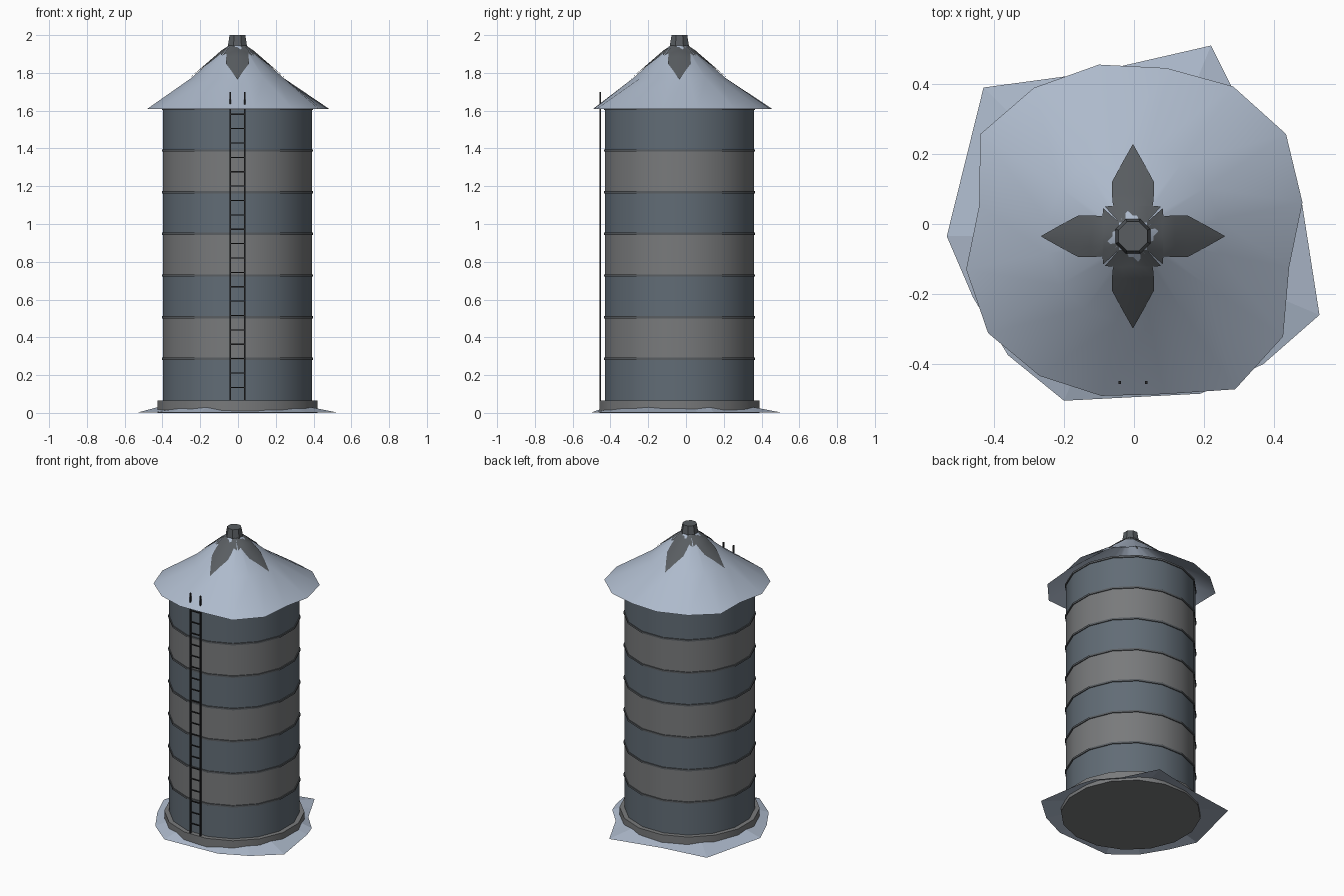
import bpy, bmesh, math

if "Cube" in bpy.data.objects:
    bpy.data.objects.remove(bpy.data.objects["Cube"])

CX, CY, N = -0.003, -0.035, 16
HALF = math.pi / N


def material(name, r, g, b):
    m = bpy.data.materials.new(name)
    m.diffuse_color = (r, g, b, 1)
    m.use_nodes = True
    m.node_tree.nodes["Principled BSDF"].inputs["Base Color"].default_value = m.diffuse_color
    return m


BLUE = material("blue_steel", 0.12, 0.15, 0.18)
GREY = material("grey_steel", 0.19, 0.195, 0.20)
PALE = material("pale_roof", 0.42, 0.49, 0.60)
DARK = material("dark_steel", 0.10, 0.11, 0.12)
BLACK = material("black_iron", 0.02, 0.02, 0.022)


def make(name, verts, faces, mat, smooth=True):
    me = bpy.data.meshes.new(name)
    me.from_pydata(verts, [], faces)
    bm = bmesh.new()
    bm.from_mesh(me)
    bmesh.ops.recalc_face_normals(bm, faces=bm.faces)
    bm.to_mesh(me)
    bm.free()
    ob = bpy.data.objects.new(name, me)
    bpy.context.collection.objects.link(ob)
    me.materials.append(mat)
    if smooth:
        bpy.ops.object.select_all(action='DESELECT')
        ob.select_set(True)
        bpy.context.view_layer.objects.active = ob
        bpy.ops.object.shade_smooth_by_angle(angle=math.radians(35))
    return ob


def lathe(name, profile, mat, n=N, caps=True, closed=False, smooth=True):
    """Spin (radius, z) points about the tower axis."""
    verts = [(CX + r * math.cos(2 * math.pi * (i + .5) / n),
              CY + r * math.sin(2 * math.pi * (i + .5) / n), z)
             for r, z in profile for i in range(n)]
    k = len(profile)
    faces = []
    for j in range(k if closed else k - 1):
        a, b = j * n, ((j + 1) % k) * n
        faces += [(a + i, a + (i + 1) % n, b + (i + 1) % n, b + i) for i in range(n)]
    if caps and not closed:
        faces += [tuple(range(n)), tuple(range((k - 1) * n, k * n))]
    return make(name, verts, faces, mat, smooth)


# foundation
lathe("foundation", [(0.432, 0), (0.432, 0.066)], GREY)

# wall bands in alternating colours, with a hoop at every joint
STEP = 0.2205
for i in range(7):
    z = 0.066 + i * STEP
    lathe(f"wall_band_{i}", [(0.402, z), (0.402, z + STEP)], GREY if i % 2 else BLUE)
    t = z + STEP
    lathe(f"hoop_{i}", [(0.395, t - .006), (0.408, t - .006), (0.408, t + .006),
                        (0.395, t + .006)], DARK, closed=True)

# roof with an uneven eave
EAVE = [.494, .526, .515, .49, .50, .51, .525, .448,
        .486, .498, .48, .465, .46, .526, .516, .455]
roof = lathe("roof", [(0.50, 1.61), (0.25, 1.772), (0.05, 1.945)], PALE, caps=False)
for i, r in enumerate(EAVE):
    a = 2 * math.pi * (i + .5) / N
    roof.data.vertices[i].co = (CX + r * math.cos(a), CY + r * math.sin(a), 1.61)

# vent cap on the peak
lathe("roof_vent", [(0.054, 1.94), (0.054, 1.948), (0.045, 2.0)], DARK, n=8, smooth=False)


# four pointed plates lying on the roof
def roof_z(x, y):
    return 1.949 - (max(math.hypot(x, y), 0.05) - 0.05) * 0.865


ROWS = [(.04, .04), (.085, .08), (.087, .057), (.12, .06), (.155, .06), (.20, .036), (.262, 0.001)]
for q in range(4):
    c, s = math.cos(q * math.pi / 2), math.sin(q * math.pi / 2)
    verts = []
    for r, w in ROWS:
        for t in (-1, -.5, 0, .5, 1):
            u, v = r, w * t
            verts.append((CX + u * c - v * s, CY + u * s + v * c, roof_z(u, v)))
    faces = [(5 * j + i, 5 * j + i + 1, 5 * j + i + 6, 5 * j + i + 5)
             for j in range(len(ROWS) - 1) for i in range(4)]
    make(f"roof_plate_{q}", verts, faces, DARK)

# uneven ground skirt: outer edge on the ground, inner edge against the foundation
SKIRT = [(.48, .06), (.45, .15), (.34, .27), (.28, .39), (.22, .51), (-.12, .432),
         (-.43, .39), (-.535, -.035), (-.46, -.21), (-.36, -.375), (-.2, -.505),
         (.19, -.485), (.37, -.4), (.53, -.26)]
verts = [(x, y, 0.001) for x, y in SKIRT]
for i, (x, y) in enumerate(SKIRT):
    d = math.hypot(x - CX, y - CY)
    verts.append((CX + (x - CX) * .42 / d, CY + (y - CY) * .42 / d,
                  0.024 + 0.008 * math.sin(i * 2.1)))
n = len(SKIRT)
make("ground_skirt", verts, [(i, (i + 1) % n, n + (i + 1) % n, n + i) for i in range(n)],
     PALE, smooth=False)


# ladder
def box(name, lo, hi):
    v = [(x, y, z) for x in (lo[0], hi[0]) for y in (lo[1], hi[1]) for z in (lo[2], hi[2])]
    f = [(0, 1, 3, 2), (4, 5, 7, 6), (0, 1, 5, 4), (2, 3, 7, 6), (0, 2, 6, 4), (1, 3, 7, 5)]
    return make(name, v, f, BLACK, smooth=False)


LY = -0.453
for side, x in (("left", -0.041), ("right", 0.035)):
    box(f"ladder_rail_{side}", (x - .004, LY - .004, 0.066), (x + .004, LY + .004, 1.70))
for i in range(20):
    z = 0.135 + i * 0.0761
    box(f"ladder_rung_{i}", (-0.041, LY - .003, z - .003), (0.035, LY + .003, z + .003))
